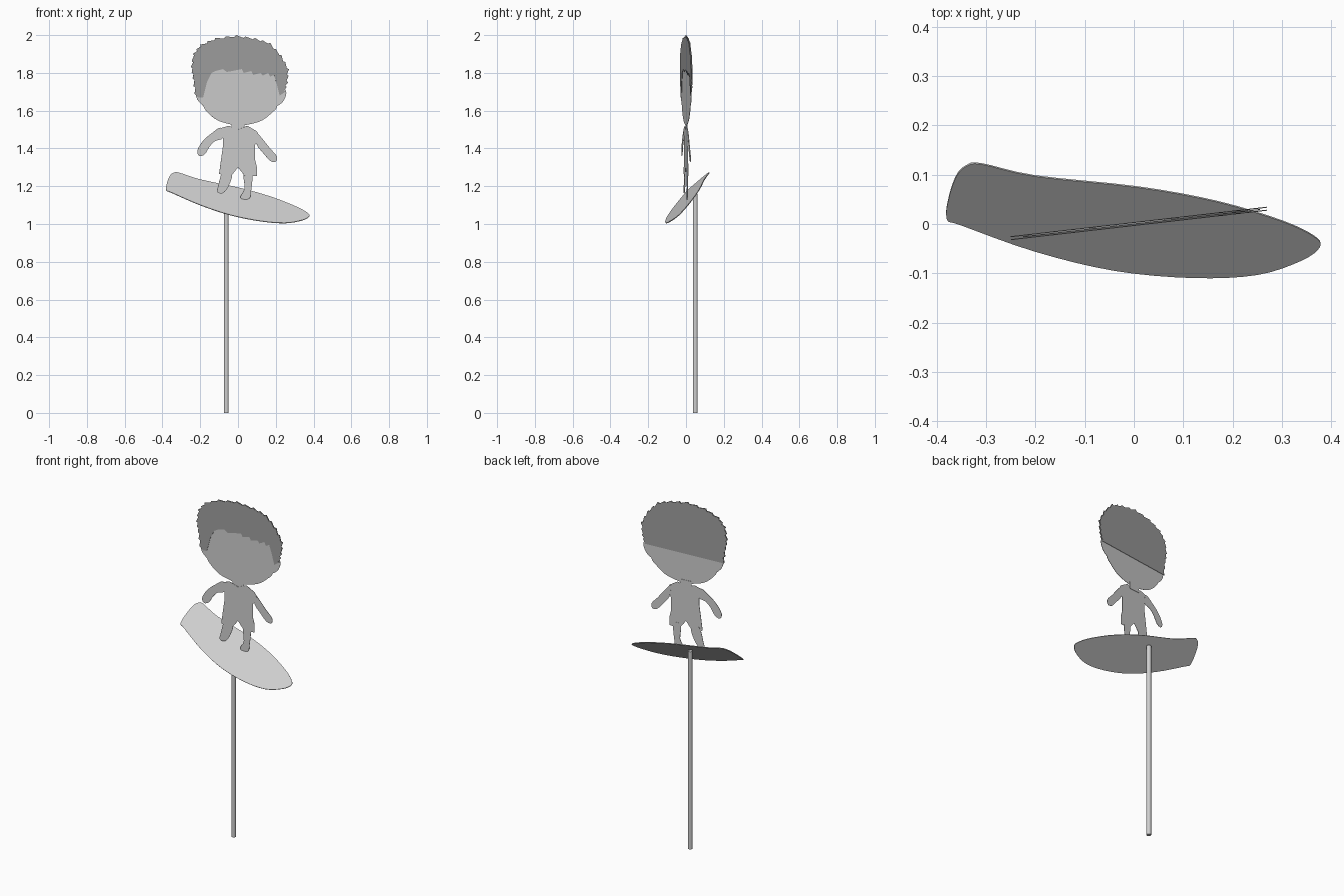
import bpy
import bmesh
from mathutils import Vector

default_cube = bpy.data.objects.get("Cube")
if default_cube:
    bpy.data.objects.remove(default_cube, do_unlink=True)


def make_material(name, grey):
    material = bpy.data.materials.new(name)
    material.use_nodes = True
    colour = (grey, grey, grey, 1)
    material.diffuse_color = colour
    shader = material.node_tree.nodes["Principled BSDF"]
    shader.inputs["Base Color"].default_value = colour
    shader.inputs["Roughness"].default_value = 0.8
    return material


light_grey = make_material("light_grey", 0.62)
dark_grey = make_material("dark_grey", 0.35)

TURN = 0.115                                   # slight yaw of the figure
FIGURE_NORMAL = Vector((TURN, -1, 0)).normalized()
SLOPE_X, SLOPE_Y, BOARD_HEIGHT = -0.119, 0.883, 1.125
BOARD_NORMAL = Vector((-SLOPE_X, -SLOPE_Y, 1)).normalized()


def on_figure(x, z):
    return Vector((x, TURN * x, z))


def on_board(x, z):
    return Vector((x, (z - BOARD_HEIGHT - SLOPE_X * x) / SLOPE_Y, z))


def smooth_loop(points, steps=4):
    """Closed Catmull-Rom curve through the outline points."""
    result = []
    count = len(points)
    for i in range(count):
        a, b, c, d = [Vector(points[(i + k) % count]) for k in (-1, 0, 1, 2)]
        for s in range(steps):
            t = s / steps
            result.append((2 * b + (c - a) * t + (2 * a - 5 * b + 4 * c - d) * t ** 2
                           + (3 * b - a - 3 * c + d) * t ** 3) / 2)
    return result


def ruffle(points, notch=0.9, tufts=2):
    """Cut small saw-tooth notches along an open path to suggest tufts."""
    result = []
    for start, end in zip(points, points[1:]):
        start, end = Vector(start), Vector(end)
        along = end - start
        inward = Vector((along.y, -along.x)).normalized() * notch
        for k in range(tufts):
            result.append(start + along * k / tufts)
            result.append(start + along * (k + 0.8) / tufts + inward)
    return result + [Vector(points[-1])]


def card(name, outline, material, place=on_figure, normal=FIGURE_NORMAL,
         layer=0.0, depth=0.002):
    """Thin cut-out; outline is (x, z) in hundredths of a unit."""
    mesh = bpy.data.meshes.new(name)
    bm = bmesh.new()
    verts = [bm.verts.new(place(p[0] / 100, p[1] / 100) + normal * (layer - depth / 2))
             for p in outline]
    face = bm.faces.new(verts)
    extruded = bmesh.ops.extrude_face_region(bm, geom=[face], use_keep_orig=True)
    moved = [v for v in extruded["geom"] if isinstance(v, bmesh.types.BMVert)]
    bmesh.ops.translate(bm, verts=moved, vec=normal * depth)
    bmesh.ops.recalc_face_normals(bm, faces=bm.faces)
    bmesh.ops.triangulate(bm, faces=[f for f in bm.faces if len(f.verts) > 4])
    bm.to_mesh(mesh)
    bm.free()
    mesh.materials.append(material)
    part = bpy.data.objects.new(name, mesh)
    bpy.context.collection.objects.link(part)
    return part


# Head: face card between a fringe card and a back hair card
face = [(0, 152), (7, 153), (13, 155), (18, 159), (21, 163), (23, 177), (17, 190),
        (0, 195), (-16, 190), (-22, 177), (-19, 164), (-16, 159), (-11, 155), (-5, 153)]
card("face", smooth_loop(face), light_grey)

left_ear = [(20, 163), (23, 164), (25, 167), (25.5, 170), (24, 172), (20, 171)]
right_ear = [(-18, 163), (-20.5, 164.5), (-22, 167), (-22.5, 170), (-21, 171), (-18, 170)]
card("left_ear", smooth_loop(left_ear), light_grey)
card("right_ear", smooth_loop(right_ear), light_grey)

crown = ruffle([(-23, 169), (-24, 177), (-25, 183), (-24, 190), (-20, 195), (-12, 198.5),
                (-1, 200), (9, 198.5), (17, 196), (23, 189.5), (27, 182), (26.5, 175),
                (25, 170)])
fringe = [(22, 168), (20.5, 174), (19, 179), (17, 178), (16, 180), (13, 178.5),
          (12, 180), (8, 179), (7, 181), (3, 180), (2, 182), (-3, 181), (-6, 180.5),
          (-8, 182), (-12, 181), (-14, 180), (-16.5, 175), (-18.5, 167), (-21, 167)]
card("front_hair", crown + fringe, dark_grey, layer=0.003)
card("back_hair", crown, dark_grey, layer=-0.003)

# Body: neck, shirt and shorts, arms and legs
card("neck", [(-3.5, 150), (3.5, 150), (3.5, 154), (-3.5, 154)], light_grey, layer=-0.002)
torso = [(-5, 152), (0, 150), (5, 152), (10, 149), (12, 145), (9, 142), (9, 134),
         (10, 130), (10, 125.5), (4, 125), (0, 130), (-4, 125), (-10, 126.5),
         (-9, 134), (-8, 141), (-8, 146), (-12, 148), (-10, 150.5)]
card("torso", torso, light_grey)
left_arm = [(9, 149), (13, 145), (17, 140), (20.5, 136), (20, 133), (17, 133.5),
            (13, 138), (10, 142)]
right_arm = [(-9, 151), (-14, 148), (-18.5, 144), (-21.5, 139), (-20.5, 136),
             (-17.5, 137), (-15, 141), (-12, 144), (-8, 145.5)]
left_leg = [(3, 127), (3.5, 119), (1.5, 115), (2, 113.3), (6, 113.5), (7, 118), (7.5, 127)]
right_leg = [(-8, 128), (-10.5, 120), (-11, 117), (-8, 116.3), (-5, 120), (-3, 127)]
for name, outline in (("left_arm", left_arm), ("right_arm", right_arm),
                      ("left_leg", left_leg), ("right_leg", right_leg)):
    card(name, smooth_loop(outline, 3), light_grey, layer=-0.001)

# Board: tilted flat deck with a square tail and pointed nose
board = [(-34, 127), (-31, 127), (-20, 123.5), (1, 119), (17, 114.5), (30, 109.5),
         (36.5, 106), (37.7, 104), (34, 102), (25, 100.5), (12, 101.5), (-4, 104.7),
         (-20, 110), (-35, 116.5), (-38, 118), (-37.5, 122), (-36, 125.5)]
card("board", smooth_loop(board), light_grey, on_board, BOARD_NORMAL, depth=0.004)

# Support pole
bpy.ops.mesh.primitive_cylinder_add(vertices=24, radius=0.013, depth=1.16,
                                    location=(-0.062, 0.049, 0.58))
pole = bpy.context.object
pole.name = "pole"
pole.data.materials.append(light_grey)
bpy.ops.object.shade_smooth_by_angle()
